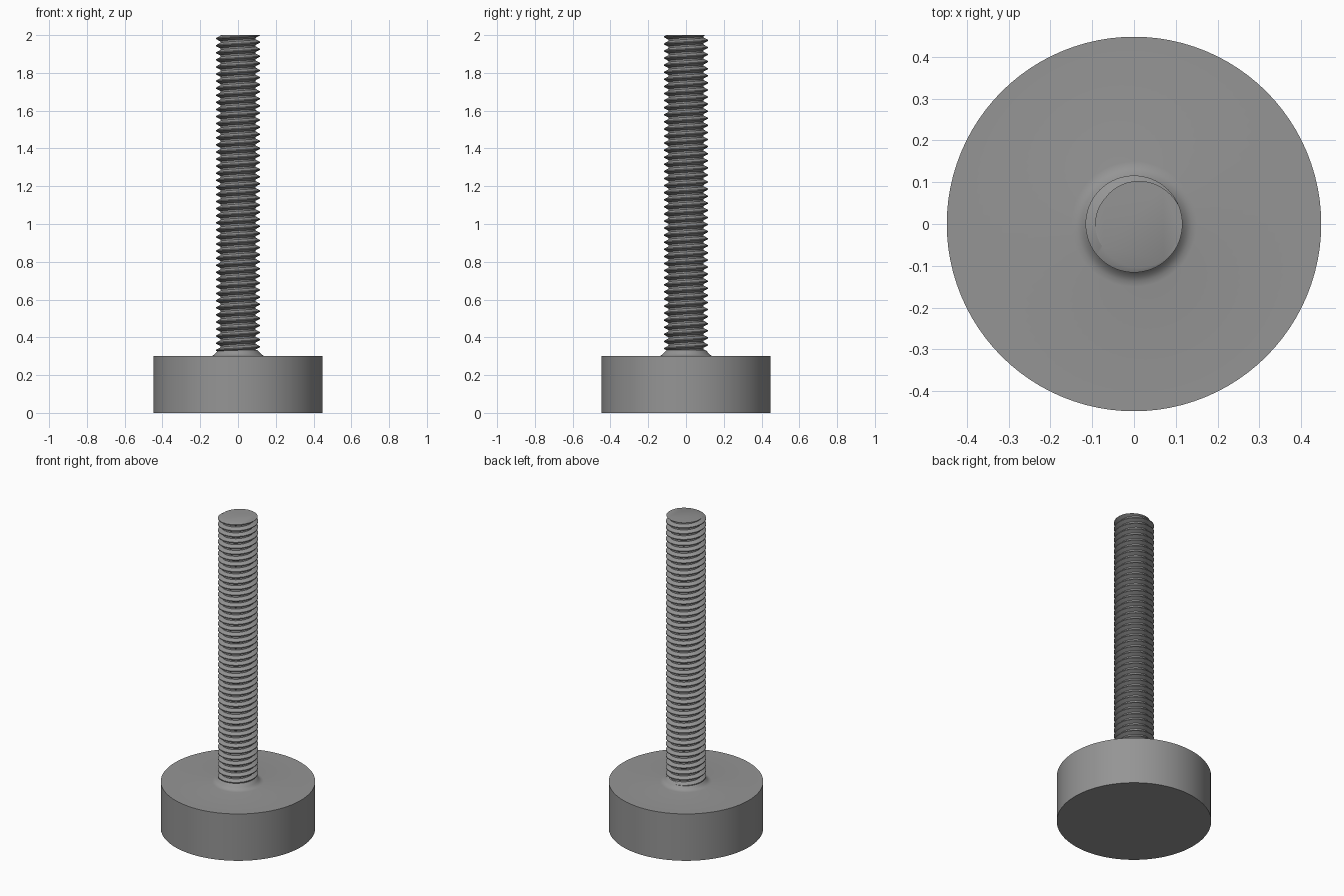
import bpy, bmesh, math

if "Cube" in bpy.data.objects:
    bpy.data.objects.remove(bpy.data.objects["Cube"])

grey = bpy.data.materials.new("steel_grey")
grey.diffuse_color = (0.30, 0.30, 0.30, 1)
grey.use_nodes = True
grey.node_tree.nodes["Principled BSDF"].inputs["Base Color"].default_value = grey.diffuse_color


def finish(name, bm, angle=30):
    bmesh.ops.recalc_face_normals(bm, faces=bm.faces)
    mesh = bpy.data.meshes.new(name)
    bm.to_mesh(mesh)
    bm.free()
    mesh.materials.append(grey)
    obj = bpy.data.objects.new(name, mesh)
    bpy.context.collection.objects.link(obj)
    bpy.ops.object.select_all(action='DESELECT')
    obj.select_set(True)
    bpy.context.view_layer.objects.active = obj
    bpy.ops.object.shade_smooth_by_angle(angle=math.radians(angle))
    return obj


def lathe(name, profile, sides):
    """Spin a (radius, height) profile around z."""
    bm = bmesh.new()
    verts = [bm.verts.new((r, 0, z)) for r, z in profile]
    edges = [bm.edges.new(pair) for pair in zip(verts, verts[1:])]
    bmesh.ops.spin(bm, geom=verts + edges, cent=(0, 0, 0), axis=(0, 0, 1),
                   angle=math.tau, steps=sides, use_duplicate=False)
    bmesh.ops.remove_doubles(bm, verts=bm.verts, dist=1e-5)
    return finish(name, bm)


def threaded_rod(name, z0, z1, crest, root, pitch, sides):
    """Right-handed helical thread, cut flat at both ends."""
    # one pitch: root flat, rising flank, crest flat, falling flank
    steps = [(0.0, root), (0.22, root), (0.54, crest), (0.68, crest)]
    turns = math.ceil((z1 - z0) / pitch) + 3
    start = z1 - (turns - 1.4) * pitch
    bm = bmesh.new()
    rows = []
    for t in range(turns):
        for frac, r in steps:
            row = []
            for i in range(sides + 1):
                a = math.tau * i / sides
                z = start + (t + frac + i / sides - 1) * pitch
                row.append(bm.verts.new((r * math.cos(a), r * math.sin(a), z)))
            rows.append(row)
    for lo, hi in zip(rows, rows[1:]):
        for i in range(sides):
            bm.faces.new((lo[i], lo[i + 1], hi[i + 1], hi[i]))
    bmesh.ops.remove_doubles(bm, verts=bm.verts, dist=1e-5)
    for z, normal in ((z0, (0, 0, -1)), (z1, (0, 0, 1))):
        bmesh.ops.bisect_plane(bm, geom=bm.verts[:] + bm.edges[:] + bm.faces[:],
                               dist=1e-6, plane_co=(0, 0, z), plane_no=normal,
                               clear_outer=True)
    rim = [e for e in bm.edges if e.is_boundary]
    bmesh.ops.holes_fill(bm, edges=rim, sides=0)
    return finish(name, bm)


# round foot with its flared collar
lathe("foot", [(0, 0), (0.448, 0), (0.448, 0.3), (0.15, 0.3), (0.137, 0.302),
               (0.126, 0.308), (0.117, 0.317), (0.108, 0.328),
               (0.10, 0.334), (0, 0.334)], 96)

# threaded stud
threaded_rod("threaded_stud", 0.325, 2.0, 0.116, 0.093, 0.0375, 64)
